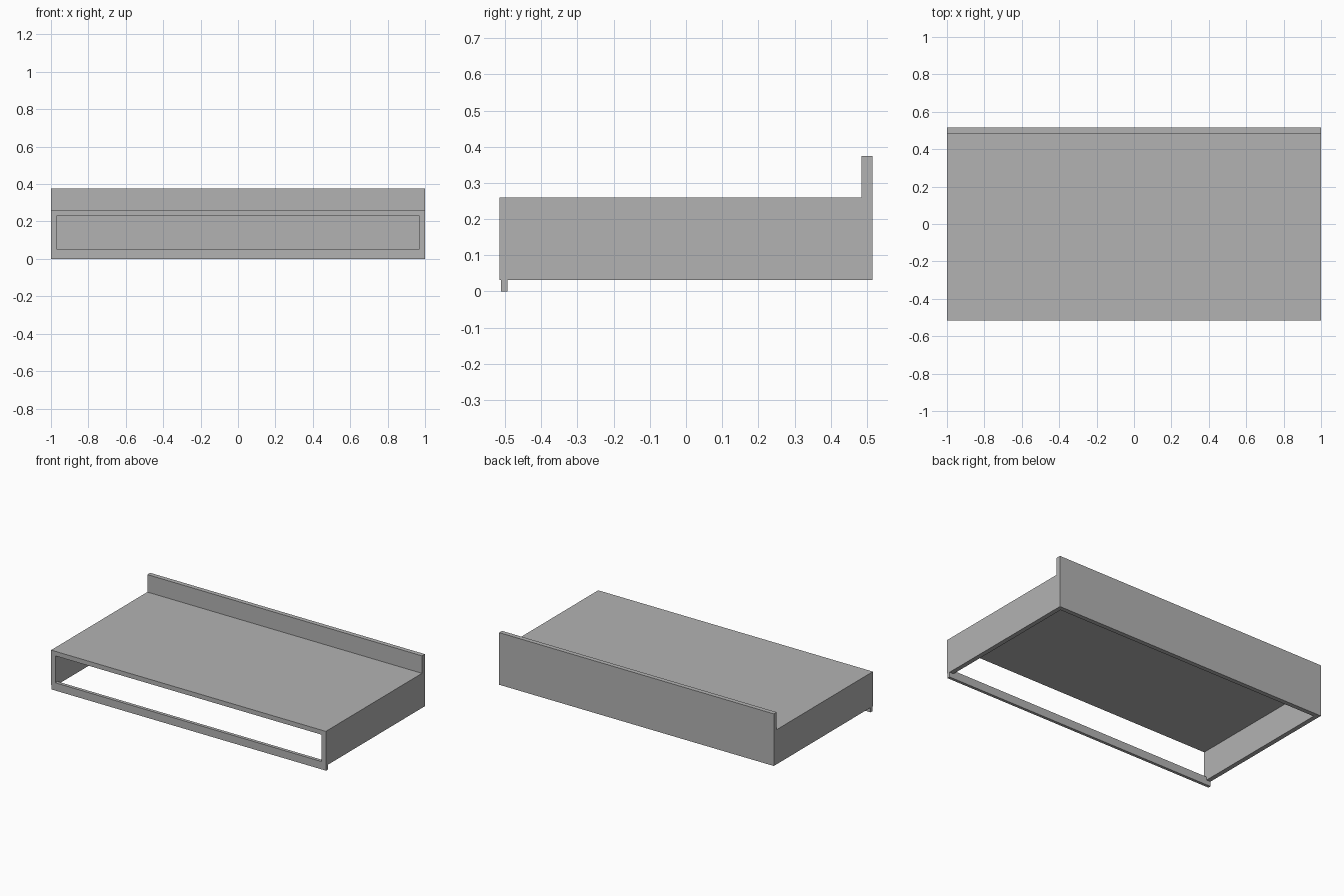
import bpy

cube = bpy.data.objects.get("Cube")
if cube:
    bpy.data.objects.remove(cube, do_unlink=True)

grey = bpy.data.materials.new("plain grey")
grey.use_nodes = True
colour = (0.45, 0.45, 0.45, 1)
grey.diffuse_color = colour
grey.node_tree.nodes["Principled BSDF"].inputs["Base Color"].default_value = colour

# Overall measures
HALF_W, WALL = 1.0, 0.03
FRONT, BACK = -0.515, 0.515
BASE, TOP = 0.032, 0.26
INNER_W, INNER_BACK, INNER_TOP = HALF_W - WALL, BACK - WALL, TOP - WALL


def panel(name, low, high):
    """Axis-aligned board between two corners."""
    bpy.ops.mesh.primitive_cube_add(size=1)
    ob = bpy.context.object
    ob.name = name
    for v in ob.data.vertices:
        v.co = [h if c > 0 else l for c, l, h in zip(v.co, low, high)]
    ob.data.materials.append(grey)
    return ob


# Shelf top and raised back board
panel("shelf_top", (-HALF_W, FRONT, INNER_TOP), (HALF_W, INNER_BACK, TOP))
panel("back_board", (-HALF_W, INNER_BACK, BASE), (HALF_W, BACK, 0.375))

# Side boards
for name, side in (("left_side", 1), ("right_side", -1)):
    x0, x1 = sorted((side * INNER_W, side * HALF_W))
    panel(name, (x0, FRONT, BASE), (x1, INNER_BACK, INNER_TOP))

# Front rail between the sides, with the lip hanging under it
panel("front_rail", (-INNER_W, FRONT, BASE), (INNER_W, -0.493, 0.053))
panel("front_lip", (-HALF_W, -0.512, 0), (HALF_W, -0.493, BASE))
